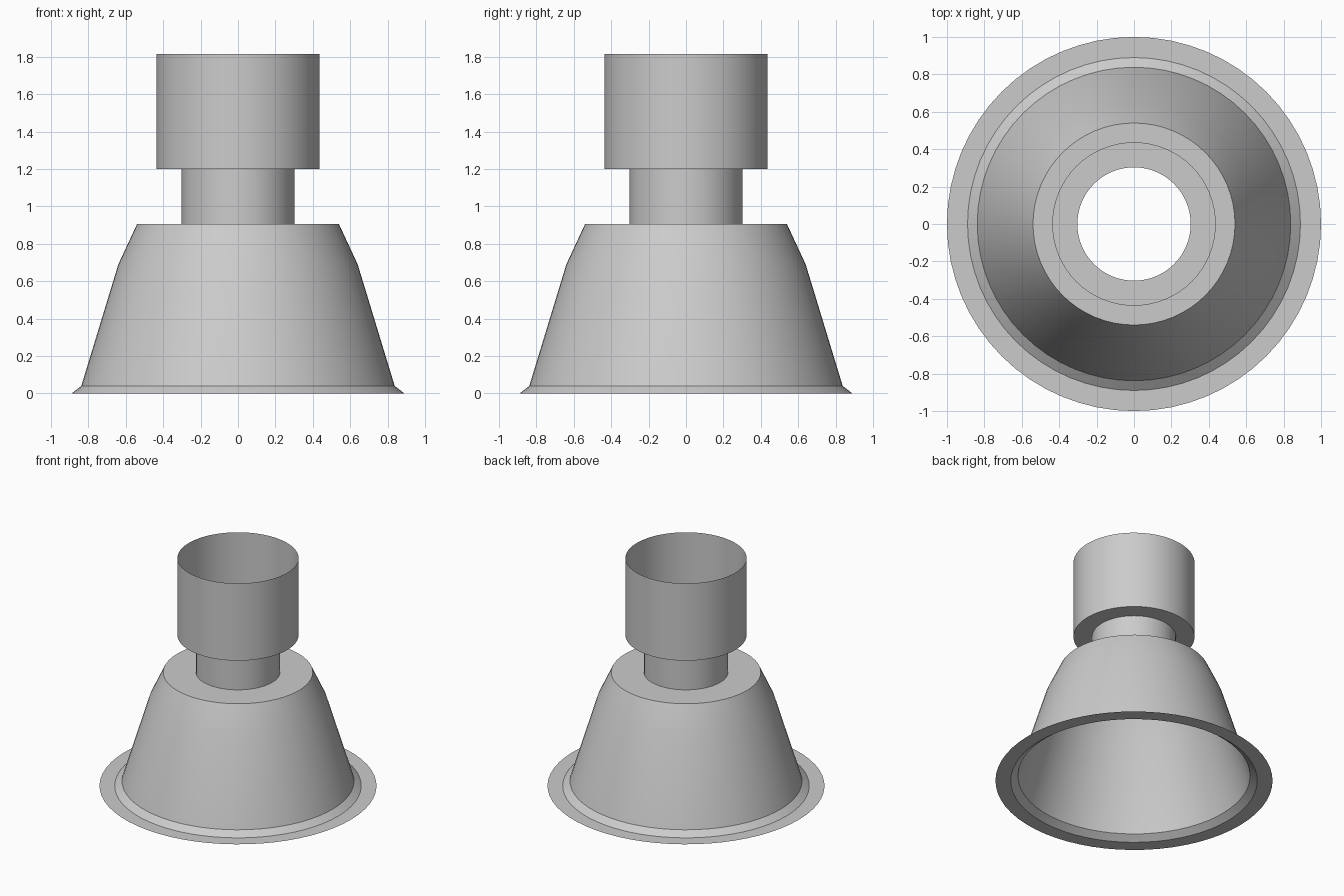
import bpy
import math

if "Cube" in bpy.data.objects:
    bpy.data.objects.remove(bpy.data.objects["Cube"], do_unlink=True)

SEGMENTS = 64

# Single painted metal colour
metal = bpy.data.materials.new("light grey metal")
metal.use_nodes = True
GREY = (0.6, 0.6, 0.6, 1)
metal.diffuse_color = GREY
metal.node_tree.nodes["Principled BSDF"].inputs["Base Color"].default_value = GREY


def revolve(name, profile):
    """Turn an open (radius, height) profile around z into a thin sheet."""
    verts, faces = [], []
    for radius, height in profile:
        for s in range(SEGMENTS):
            a = math.tau * s / SEGMENTS
            verts.append((radius * math.cos(a), radius * math.sin(a), height))
    for ring in range(len(profile) - 1):
        low, high = ring * SEGMENTS, (ring + 1) * SEGMENTS
        for s in range(SEGMENTS):
            t = (s + 1) % SEGMENTS
            faces.append((low + s, low + t, high + t, high + s))
    mesh = bpy.data.meshes.new(name)
    mesh.from_pydata(verts, [], faces)
    mesh.materials.append(metal)
    obj = bpy.data.objects.new(name, mesh)
    bpy.context.collection.objects.link(obj)
    bpy.ops.object.select_all(action='DESELECT')
    obj.select_set(True)
    bpy.context.view_layer.objects.active = obj
    bpy.ops.object.shade_smooth_by_angle(angle=math.radians(30))
    return obj


# Flat mounting flange with its bevelled lip
revolve("flange", [(1.0, 0), (0.89, 0), (0.838, 0.04)])

# Tapered reflector, bending inward to a flat shoulder
revolve("reflector", [(0.838, 0.04), (0.64, 0.69), (0.54, 0.905), (0.303, 0.905)])

# Narrow open neck
revolve("neck", [(0.303, 0.905), (0.303, 1.2)])

# Wide open-topped housing with a ring-shaped floor
revolve("housing", [(0.303, 1.2), (0.437, 1.2), (0.437, 1.815)])
